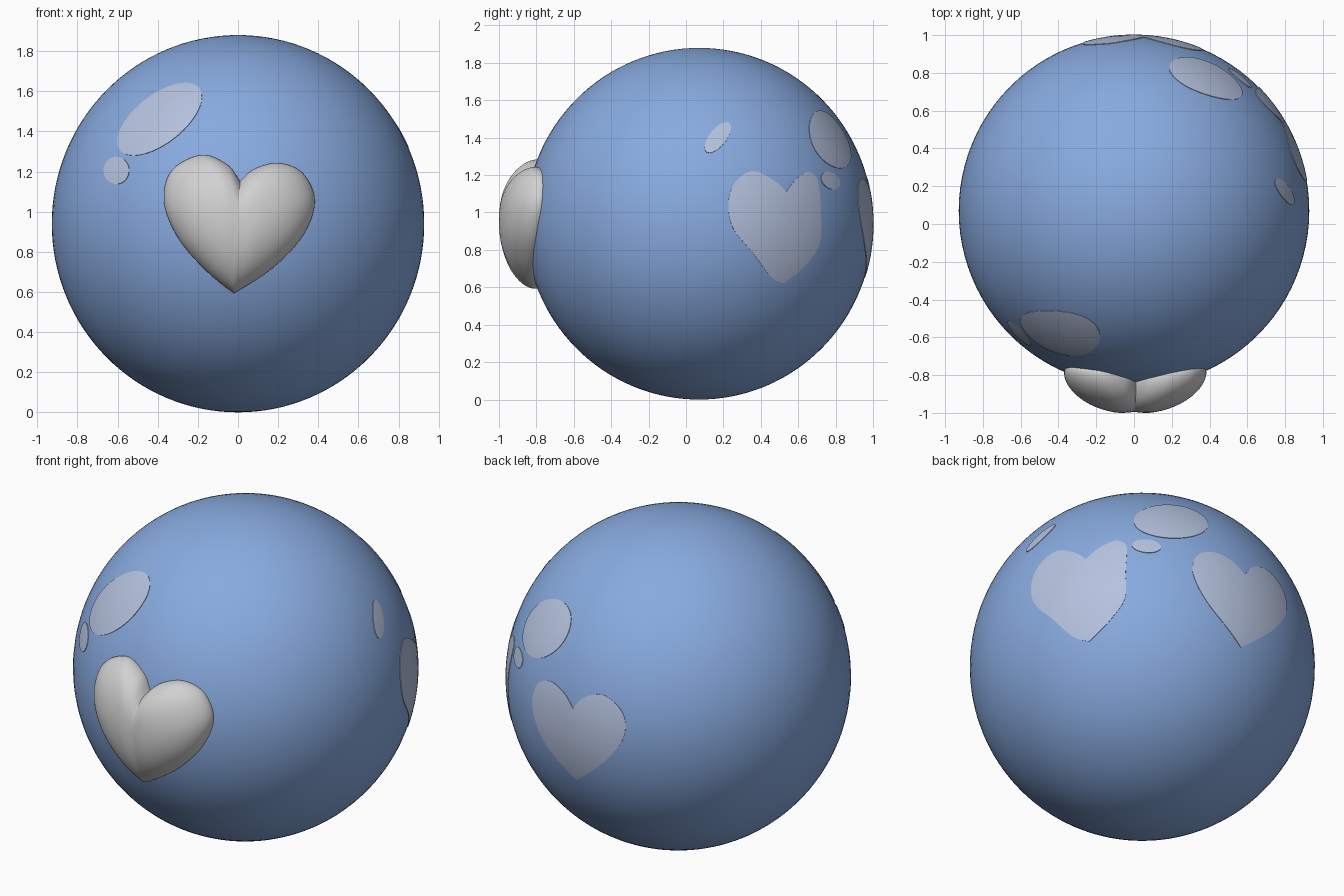
import bpy
import bmesh
from math import cos, sin, pi, sqrt, exp, radians
from mathutils import Vector

if "Cube" in bpy.data.objects:
    bpy.data.objects.remove(bpy.data.objects["Cube"])

CENTRE = Vector((0, 0.07, 0.94))
RADII = Vector((0.928, 0.93, 0.94))


def material(name, colour):
    mat = bpy.data.materials.new(name)
    mat.use_nodes = True
    mat.diffuse_color = (*colour, 1)
    mat.node_tree.nodes["Principled BSDF"].inputs["Base Color"].default_value = (*colour, 1)
    return mat


blue = material("soft blue", (0.245, 0.405, 0.74))
pale = material("pale blue", (0.46, 0.54, 0.73))
white = material("off white", (0.64, 0.64, 0.65))


def add_object(name, bm, mat, angle):
    mesh = bpy.data.meshes.new(name)
    bm.to_mesh(mesh)
    bm.free()
    mesh.materials.append(mat)
    obj = bpy.data.objects.new(name, mesh)
    bpy.context.collection.objects.link(obj)
    bpy.ops.object.select_all(action="DESELECT")
    obj.select_set(True)
    bpy.context.view_layer.objects.active = obj
    bpy.ops.object.shade_smooth_by_angle(angle=radians(angle))
    return obj


def on_ball(u, v, side):
    """Project a flat point onto the ball from the front, back or left."""
    axis, sign = {"front": (1, -1), "back": (1, 1), "left": (0, 1)}[side]
    p = Vector((0, u, v)) if axis == 0 else Vector((u, 0, v))
    p -= CENTRE
    p[axis] = 0
    rest = 1 - sum((p[i] / RADII[i]) ** 2 for i in range(3))
    p[axis] = sign * RADII[axis] * sqrt(max(rest, 0))
    return p


def spline(points, steps=8):
    """Smooth open path through the points, without its last point."""
    pts = [Vector(p) for p in points]
    pts = [pts[0]] + pts + [pts[-1]]
    path = []
    for a, b, c, d in zip(pts, pts[1:], pts[2:], pts[3:]):
        for i in range(steps):
            t = i / steps
            path.append(b + (c - a) * t / 2 + (a * 2 - b * 5 + c * 4 - d) * t * t / 2
                        + (b * 3 - a - c * 3 + d) * t ** 3 / 2)
    return path


def heart(cleft, tip, one_lobe, other_lobe):
    return (spline([cleft, *one_lobe, tip]) +
            spline([tip, *other_lobe, cleft]))


def ellipse(centre, a, b, tilt=0, count=48):
    c, s = cos(radians(tilt)), sin(radians(tilt))
    ring = []
    for i in range(count):
        x, y = a * cos(2 * pi * i / count), b * sin(2 * pi * i / count)
        ring.append(Vector((centre[0] + x * c - y * s, centre[1] + x * s + y * c)))
    return ring


def patch(name, outline, centre, side, mat, height, rings, angle=60):
    """Fill an outline with rings that follow the ball, lifted by height(t, u)."""
    bm = bmesh.new()
    mid = Vector(centre)

    def vert(flat, lift):
        p = on_ball(flat.x, flat.y, side)
        return bm.verts.new(CENTRE + p + p.normalized() * lift)

    hub = vert(mid, height(0, mid.x))
    levels = []
    for i in range(1, rings + 1):
        t = sin(pi / 2 * i / rings)
        flats = [mid.lerp(p, t) for p in outline]
        levels.append([vert(f, height(t, f.x)) for f in flats])
    levels.append([vert(p, -0.004) for p in outline])   # rim sunk into the ball
    n = len(outline)
    for i in range(n):
        j = (i + 1) % n
        bm.faces.new((hub, levels[0][i], levels[0][j]))
        for inner, outer in zip(levels, levels[1:]):
            bm.faces.new((inner[i], outer[i], outer[j], inner[j]))
    bm.normal_update()
    if hub.normal.dot(hub.co - CENTRE) < 0:
        bmesh.ops.reverse_faces(bm, faces=bm.faces[:])
    return add_object(name, bm, mat, angle)


# Ball
bm = bmesh.new()
bmesh.ops.create_uvsphere(bm, u_segments=96, v_segments=64, radius=1)
for v in bm.verts:
    v.co = CENTRE + v.co * RADII
add_object("ball", bm, blue, 40)

# Puffy heart on the front, with a soft crease down the middle
front_outline = heart(
    (0.01, 1.15), (-0.02, 0.595),
    [(0.08, 1.21), (0.2, 1.24), (0.32, 1.19), (0.38, 1.05), (0.32, 0.88), (0.17, 0.72)],
    [(-0.15, 0.7), (-0.29, 0.86), (-0.365, 1.04), (-0.33, 1.2), (-0.18, 1.28), (-0.05, 1.23)])


def puff(t, u):
    dome = max(0, 1 - t ** 2.5) ** 0.6
    return 0.002 + 0.143 * dome * (1 - 0.07 * exp(-(u / 0.04) ** 2))


patch("front_heart", front_outline, (0, 0.95), "front", white, puff, 18, 70)


# Painted patches, as thin plates
def flat(t, u):
    return 0.003


left_outline = heart(
    (0.535, 1.11), (0.52, 0.62),
    [(0.59, 1.18), (0.655, 1.215), (0.705, 1.16), (0.72, 0.98), (0.712, 0.83), (0.63, 0.71)],
    [(0.45, 0.66), (0.36, 0.78), (0.25, 0.92), (0.227, 1.06), (0.27, 1.17), (0.36, 1.22),
     (0.47, 1.17)])
patch("left_heart", left_outline, (0.5, 0.95), "left", pale, flat, 10)

back_outline = heart(
    (0.05, 1.085), (0.05, 0.65),
    [(0.12, 1.15), (0.23, 1.18), (0.33, 1.13), (0.36, 1.0), (0.27, 0.83)],
    [(-0.14, 0.81), (-0.26, 0.98), (-0.25, 1.12), (-0.13, 1.2), (-0.01, 1.16)])
patch("back_heart", back_outline, (0.045, 0.95), "back", pale, flat, 10)

for name, side, centre, a, b, tilt in [
        ("front_large_spot", "front", (-0.39, 1.46), 0.25, 0.12, 38),
        ("front_small_spot", "front", (-0.605, 1.205), 0.063, 0.068, 0),
        ("back_large_spot", "back", (0.38, 1.39), 0.21, 0.13, -30),
        ("back_small_spot", "back", (0.56, 1.17), 0.06, 0.048, 0),
        ("left_spot", "left", (0.17, 1.4), 0.098, 0.045, 52)]:
    patch(name, ellipse(centre, a, b, tilt), centre, side, pale, flat, 8)
